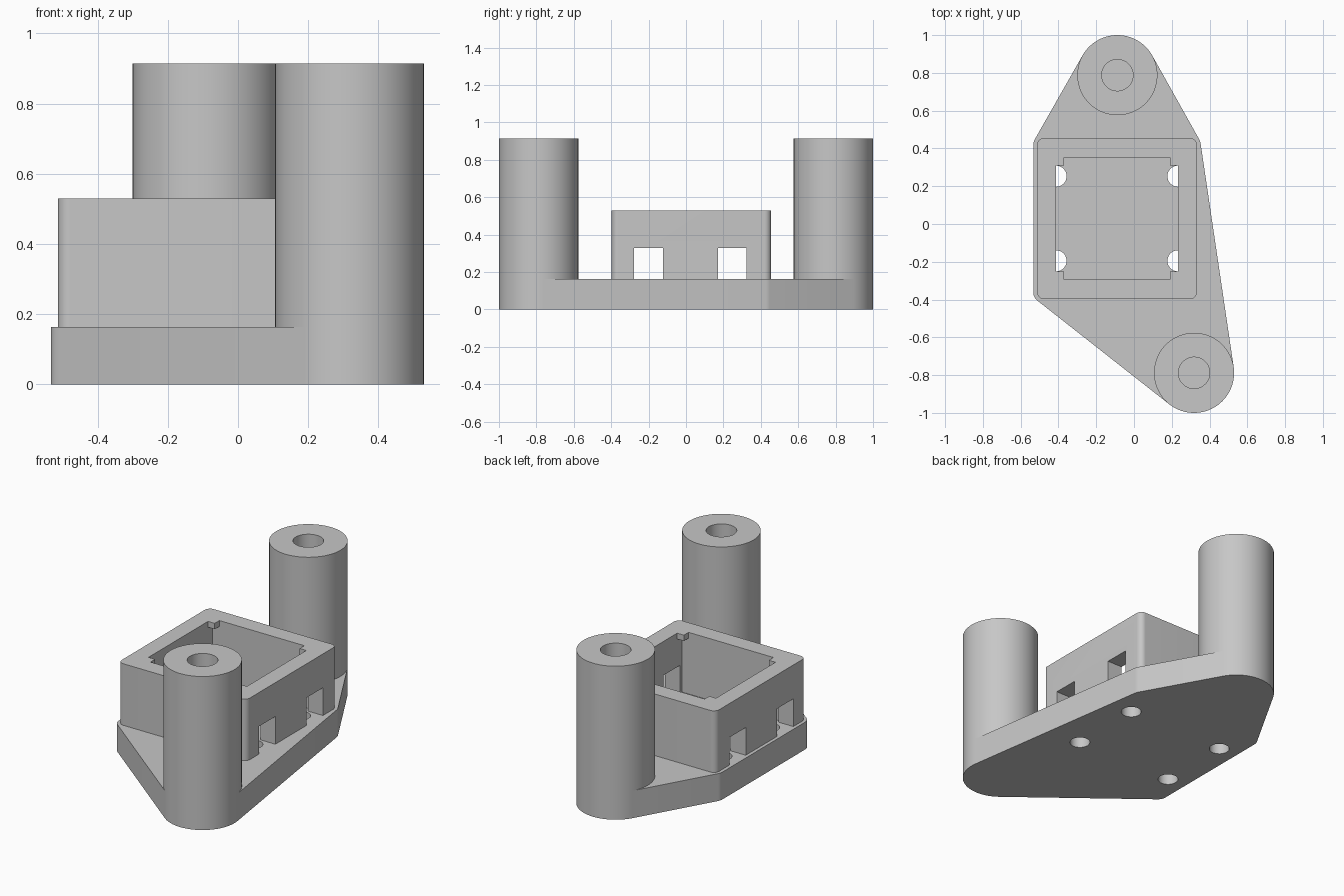
import bpy, bmesh, math
from mathutils import Vector

cube = bpy.data.objects.get("Cube")
if cube:
    bpy.data.objects.remove(cube, do_unlink=True)

grey = bpy.data.materials.new("plain grey")
grey.use_nodes = True
colour = (0.57, 0.57, 0.57, 1)
grey.diffuse_color = colour
grey.node_tree.nodes["Principled BSDF"].inputs["Base Color"].default_value = colour

PLATE_TOP, BOX_TOP, POST_TOP = 0.163, 0.53, 0.915
POST_R, BORE_R = 0.212, 0.083
POSTS = {"back_post": (-0.088, 0.788), "front_post": (0.318, -0.788)}
CX, CY = -0.09, 0.029           # centre of the box


def circle(x, y, r, n=96):
    return [(x + r * math.cos(2 * math.pi * i / n), y + r * math.sin(2 * math.pi * i / n))
            for i in range(n)]


def prism(name, points, z0, z1):
    """Extrude the convex outline of the points from z0 to z1."""
    bm = bmesh.new()
    for x, y in points:
        for z in (z0, z1):
            bm.verts.new((x, y, z))
    bmesh.ops.convex_hull(bm, input=bm.verts[:])
    bmesh.ops.dissolve_limit(bm, angle_limit=0.002, verts=bm.verts[:], edges=bm.edges[:])
    bmesh.ops.recalc_face_normals(bm, faces=bm.faces[:])
    mesh = bpy.data.meshes.new(name)
    bm.to_mesh(mesh)
    bm.free()
    mesh.materials.append(grey)
    ob = bpy.data.objects.new(name, mesh)
    bpy.context.collection.objects.link(ob)
    return ob


def rect(x, y, hx, hy):
    return [(x + sx * hx, y + sy * hy) for sx in (-1, 1) for sy in (-1, 1)]


def rounded(x, y, hx, hy, r):
    return [p for c in rect(x, y, hx - r, hy - r) for p in circle(*c, r, 48)]


def activate(ob):
    bpy.ops.object.select_all(action='DESELECT')
    ob.select_set(True)
    bpy.context.view_layer.objects.active = ob


def cut(ob, points, z0, z1):
    cutter = prism("cutter", points, z0, z1)
    cutter.hide_render = True
    activate(ob)
    mod = ob.modifiers.new("cut", 'BOOLEAN')
    mod.operation, mod.solver, mod.object = 'DIFFERENCE', 'EXACT', cutter
    bpy.ops.object.modifier_apply(modifier=mod.name)
    bpy.data.objects.remove(cutter, do_unlink=True)


def smooth(ob):
    activate(ob)
    bpy.ops.object.shade_smooth_by_angle(angle=math.radians(25))


# base plate: outline wrapped around both posts and the box
outline = rounded(CX, CY, 0.443, 0.446, 0.055)
for x, y in POSTS.values():
    outline += circle(x, y, POST_R)
plate = prism("base_plate", outline, 0, PLATE_TOP)
HOLES_Y = (-0.195, 0.253)
for y in HOLES_Y:
    for x in (CX - 0.323, CX + 0.323):
        cut(plate, circle(x, y, 0.056, 48), -0.1, 0.3)
smooth(plate)

# open box with small tabs left in the top corners of its cavity
box = prism("open_box", rounded(CX, CY, 0.423, 0.426, 0.035), PLATE_TOP, BOX_TOP)
cut(box, rect(CX, CY, 0.324, 0.324), 0.1, BOX_TOP - 0.035)
cut(box, rect(CX, CY, 0.28, 0.324), 0.1, 0.7)
cut(box, rect(CX, CY, 0.324, 0.28), 0.1, 0.7)
for y in HOLES_Y:               # side windows
    cut(box, rect(CX, y - 0.006, 0.6, 0.077), 0.1, 0.328)
smooth(box)

# bored posts
for name, (x, y) in POSTS.items():
    post = prism(name, circle(x, y, POST_R), PLATE_TOP, POST_TOP)
    cut(post, circle(x, y, BORE_R, 64), 0.1, 1.1)
    smooth(post)
